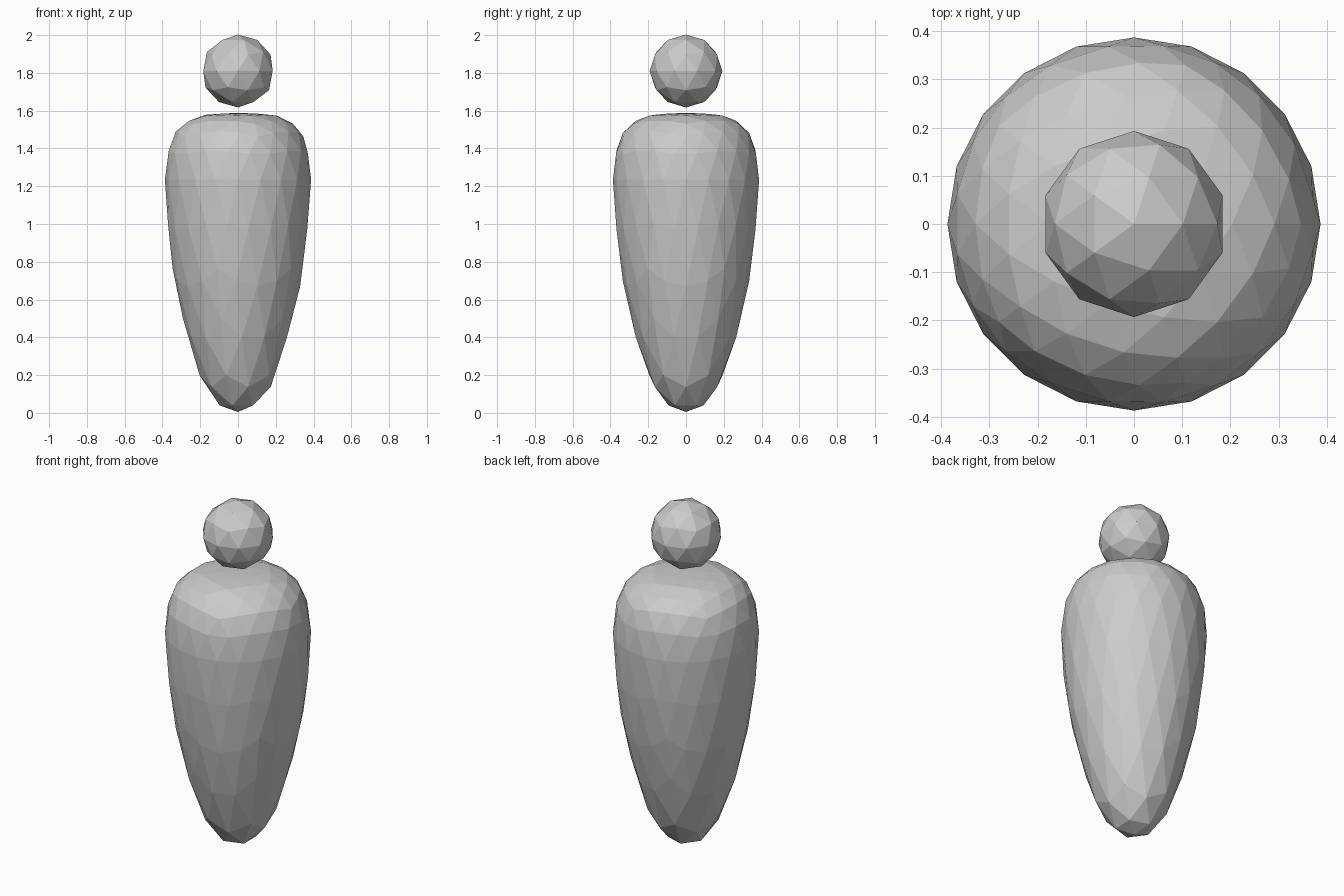
import bpy

if "Cube" in bpy.data.objects:
    bpy.data.objects.remove(bpy.data.objects["Cube"])

# Height profile of the body: (unit sphere z, model z)
PROFILE = [(-1, 0.005), (-0.96, 0.048), (-0.89, 0.143), (-0.85, 0.20),
           (-0.74, 0.376), (-0.674, 0.48), (-0.526, 0.67), (-0.447, 0.765),
           (-0.29, 0.96), (0, 1.235), (0.29, 1.395), (0.447, 1.463),
           (0.526, 1.49), (0.674, 1.535), (0.851, 1.574), (1, 1.588)]


def height(c):
    for (a, za), (b, zb) in zip(PROFILE, PROFILE[1:]):
        if c <= b:
            return za + (zb - za) * (c - a) / (b - a)
    return PROFILE[-1][1]


# Body: faceted sphere stretched into a tapering, flat-shouldered form
bpy.ops.mesh.primitive_ico_sphere_add(subdivisions=3, radius=1)
body = bpy.context.object
body.name = "body"
for v in body.data.vertices:
    x, y, z = v.co
    v.co = (x * 0.387, y * 0.387, height(z))

# Head: low-poly ball floating above the body
bpy.ops.mesh.primitive_ico_sphere_add(subdivisions=2, radius=0.193,
                                      location=(0, 0, 1.81))
head = bpy.context.object
head.name = "head"
